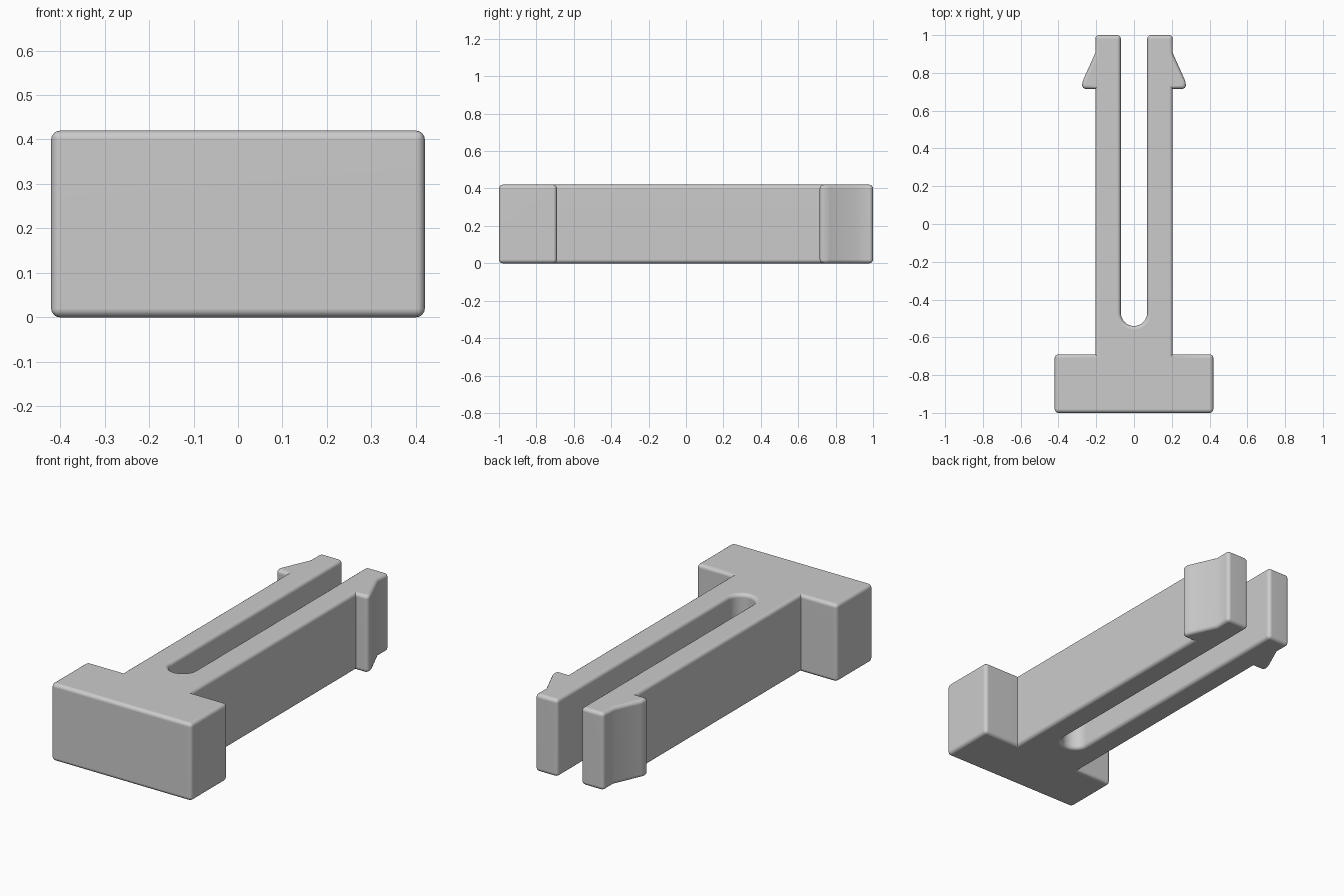
import bpy, bmesh, math

cube = bpy.data.objects.get("Cube")
if cube:
    bpy.data.objects.remove(cube, do_unlink=True)

HEIGHT = 0.42
SLOT = 0.07       # half width of the slot, and radius of its round end
SLOT_END = -0.47  # y of the centre of the round end
ROUNDING = 0.02

# Plain grey plastic
grey = bpy.data.materials.new("grey_plastic")
grey.use_nodes = True
colour = (0.6, 0.6, 0.6, 1)
grey.diffuse_color = colour
grey.node_tree.nodes["Principled BSDF"].inputs["Base Color"].default_value = colour

# Half outline: head block, shank, barb, prong tip
half = [(0.42, -1), (0.42, -0.69), (0.205, -0.69), (0.205, 0.715),
        (0.275, 0.715), (0.275, 0.75), (0.205, 0.905), (0.205, 1), (SLOT, 1)]
# Round end of the slot, running from right to left
steps = 16
arc = [(SLOT * math.cos(math.pi * i / steps),
        SLOT_END - SLOT * math.sin(math.pi * i / steps)) for i in range(steps + 1)]
outline = half + arc + [(-x, y) for x, y in reversed(half)]

# Extrude the outline to full height
bm = bmesh.new()
base = bm.faces.new([bm.verts.new((x, y, 0)) for x, y in outline])
top = bmesh.ops.extrude_face_region(bm, geom=[base], use_keep_orig=True)["geom"]
bmesh.ops.translate(bm, vec=(0, 0, HEIGHT),
                    verts=[v for v in top if isinstance(v, bmesh.types.BMVert)])
bmesh.ops.recalc_face_normals(bm, faces=bm.faces[:])

# Round the rims and outer corners, leaving inner corners sharp
edges = [e for e in bm.edges if e.is_convex and e.calc_face_angle() > math.radians(20)]
bmesh.ops.bevel(bm, geom=edges, offset=ROUNDING, offset_type='OFFSET', segments=4,
                profile=0.5, affect='EDGES', clamp_overlap=False)

mesh = bpy.data.meshes.new("snap_clip")
bm.to_mesh(mesh)
bm.free()
mesh.materials.append(grey)
clip = bpy.data.objects.new("snap_clip", mesh)
bpy.context.collection.objects.link(clip)

# Smooth rounding with flat broad faces
bpy.context.view_layer.objects.active = clip
clip.select_set(True)
bpy.ops.object.shade_smooth_by_angle(angle=math.radians(35))
normals = clip.modifiers.new("flat_broad_faces", 'WEIGHTED_NORMAL')
normals.keep_sharp = True
